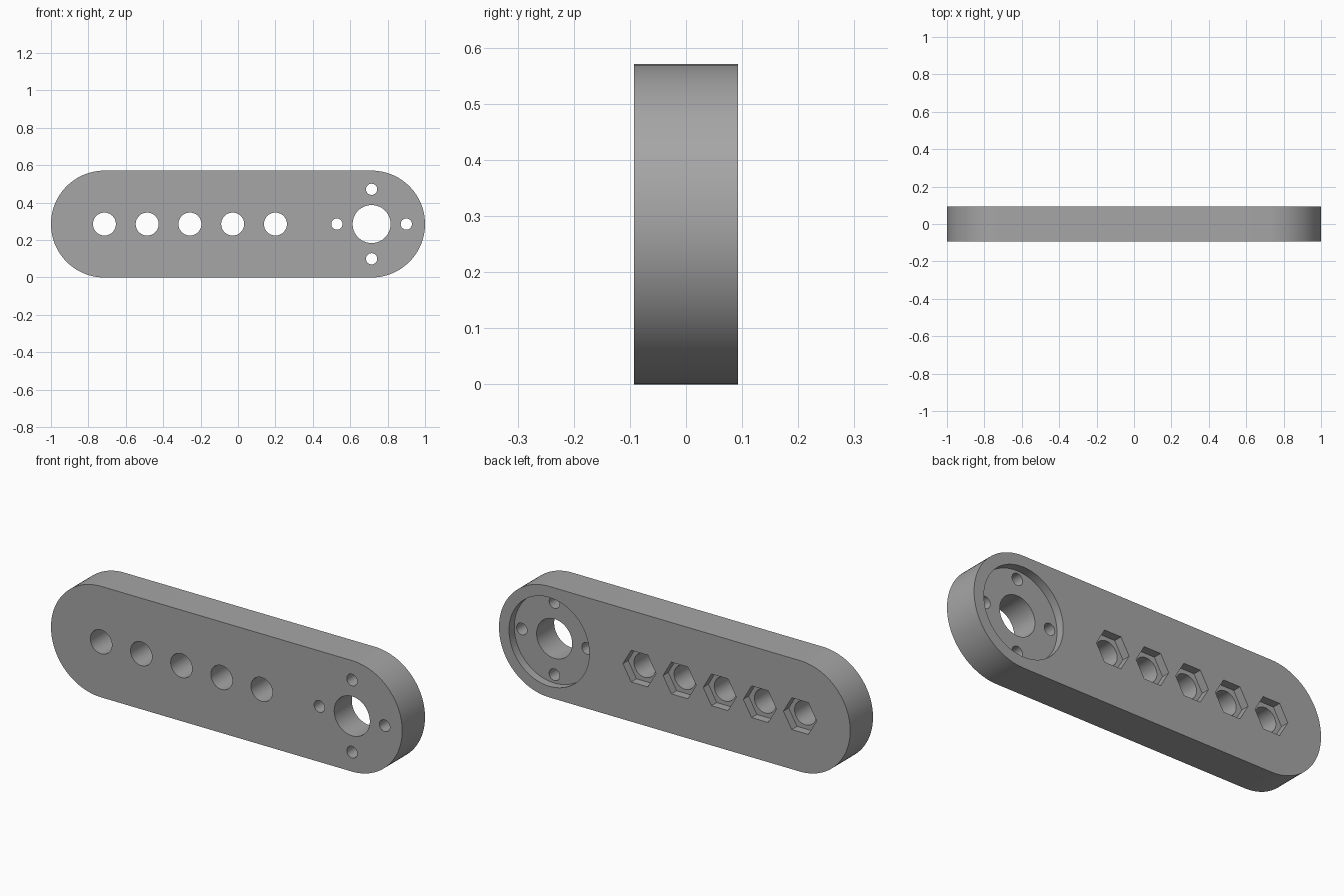
import bpy, bmesh, math
from mathutils import Vector

if "Cube" in bpy.data.objects:
    bpy.data.objects.remove(bpy.data.objects["Cube"])

R = 0.2857          # end radius, also half the height
CX = 0.7143         # end centre
HALF = 0.0929       # half thickness
POCKET = 0.0429     # pocket depth on the back


def prism(name, pts, y0, y1):
    """Extrude an outline in the xz plane from y0 to y1."""
    bm = bmesh.new()
    face = bm.faces.new([bm.verts.new((x, y0, z)) for x, z in pts])
    ext = bmesh.ops.extrude_face_region(bm, geom=[face])
    verts = [g for g in ext["geom"] if isinstance(g, bmesh.types.BMVert)]
    bmesh.ops.translate(bm, verts=verts, vec=Vector((0, y1 - y0, 0)))
    bmesh.ops.recalc_face_normals(bm, faces=bm.faces)
    mesh = bpy.data.meshes.new(name)
    bm.to_mesh(mesh)
    bm.free()
    obj = bpy.data.objects.new(name, mesh)
    bpy.context.collection.objects.link(obj)
    return obj


def arc(cx, cz, r, n, start=0.0, sweep=math.tau, closed=True):
    count = n if closed else n + 1
    return [(cx + r * math.cos(start + sweep * i / n),
             cz + r * math.sin(start + sweep * i / n)) for i in range(count)]


# Rounded bar
outline = (arc(CX, R, R, 48, -math.pi / 2, math.pi, False)
           + arc(-CX, R, R, 48, math.pi / 2, math.pi, False))
arm = prism("arm", outline, -HALF, HALF)
grey = bpy.data.materials.new("grey")
grey.diffuse_color = (0.38, 0.38, 0.38, 1)
grey.use_nodes = True
grey.node_tree.nodes["Principled BSDF"].inputs["Base Color"].default_value = grey.diffuse_color
arm.data.materials.append(grey)

cutters = []


def cut_round(cx, cz, r, n=48, y0=-HALF - 0.1):
    cutters.append(prism("cutter", arc(cx, cz, r, n), y0, HALF + 0.1))


# Row of bolt holes with hexagonal nut pockets on the back
for i in range(5):
    x = -CX + i * 0.2286
    cut_round(x, R, 0.0614)
    cut_round(x, R, 0.0943, 6, HALF - POCKET)

# Shaft hole, four screw holes and round recess on the back
cut_round(CX, R, 0.2286, 96, HALF - POCKET)
cut_round(CX, R, 0.1015, 64)
for dx, dz in ((1, 0), (-1, 0), (0, 1), (0, -1)):
    cut_round(CX + dx * 0.1857, R + dz * 0.1857, 0.03, 32)

# Apply the cuts
bpy.context.view_layer.objects.active = arm
arm.select_set(True)
for c in cutters:
    mod = arm.modifiers.new("cut", "BOOLEAN")
    mod.operation = "DIFFERENCE"
    mod.solver = "EXACT"
    mod.object = c
    bpy.ops.object.modifier_apply(modifier=mod.name)
    bpy.data.objects.remove(c)

bpy.ops.object.shade_smooth_by_angle(angle=math.radians(30))
